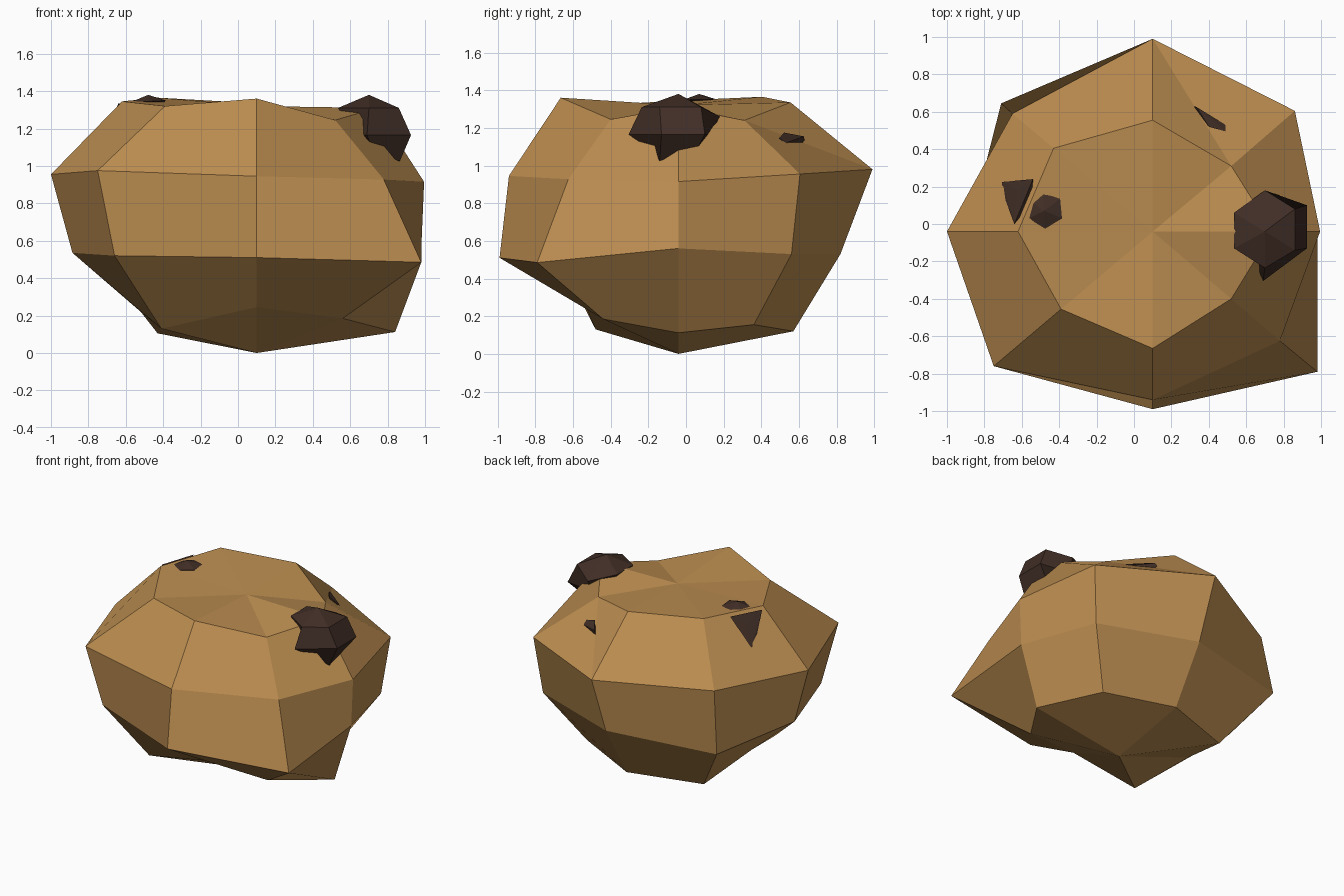
import bpy, bmesh


def material(name, rgb):
    m = bpy.data.materials.new(name)
    m.diffuse_color = (*rgb, 1)
    return m


TAN = material("tan_stone", (0.50, 0.265, 0.08))
DARK = material("dark_brown", (0.052, 0.027, 0.019))


def finish(bm, name, mat):
    bmesh.ops.recalc_face_normals(bm, faces=bm.faces)
    mesh = bpy.data.meshes.new(name)
    bm.to_mesh(mesh)
    bm.free()
    mesh.materials.append(mat)
    obj = bpy.data.objects.new(name, mesh)
    bpy.context.collection.objects.link(obj)
    return obj


def lofted(name, top, rings, bottom, mat, split=None):
    """Faceted ball: pole, stacked rings, pole. split = (ring, side) cut along its inward diagonal."""
    bm = bmesh.new()
    loops = [[bm.verts.new(p) for p in ring] for ring in rings]
    n = len(loops[0])
    t, b = bm.verts.new(top), bm.verts.new(bottom)
    for i in range(n):
        j = (i + 1) % n
        bm.faces.new((t, loops[0][i], loops[0][j]))
        bm.faces.new((b, loops[-1][j], loops[-1][i]))
        for r, (up, low) in enumerate(zip(loops, loops[1:])):
            if (r, i) == split:
                bm.faces.new((up[i], low[j], up[j]))
                bm.faces.new((up[i], low[i], low[j]))
            else:
                bm.faces.new((up[i], low[i], low[j], up[j]))
    return finish(bm, name, mat)


def chunk(name, points, mat):
    """Convex shard set into the surface."""
    bm = bmesh.new()
    for p in points:
        bm.verts.new(p)
    bmesh.ops.convex_hull(bm, input=bm.verts)
    return finish(bm, name, mat)


# Main boulder: eight sides, rings from top to bottom, starting at +x
body_rings = [
    [(.74, -.04, 1.31), (.52, .31, 1.24), (.1, .555, 1.335), (-.43, .405, 1.365),
     (-.62, -.04, 1.345), (-.39, -.455, 1.32), (.1, -.665, 1.36), (.52, -.40, 1.245)],
    [(.995, -.04, .915), (.86, .605, .955), (.1, .99, .98), (-.65, .59, .945),
     (-1, -.04, .955), (-.75, -.76, .975), (.1, -.94, .945), (.78, -.625, .927)],
    [(.98, -.04, .56), (.81, .56, .53), (.1, .82, .53), (-.71, .645, .50),
     (-.885, -.04, .535), (-.66, -.68, .52), (.1, -.99, .51), (.98, -.79, .485)],
    [(.84, -.04, .112), (.58, .36, .155), (.1, .57, .12), (-.43, .40, .105),
     (-.52, -.04, .22), (-.41, -.48, .13), (.1, -.53, .245), (.56, -.44, .185)],
]
lofted("boulder", (.1, -.04, 1.32), body_rings, (.1, -.04, 0), TAN, split=(0, 1))

# Large six-sided nodule on the right shoulder
nodule_rings = [
    [(.70, .18, 1.26), (.86, .08, 1.31), (.86, -.14, 1.31),
     (.70, -.235, 1.31), (.535, -.13, 1.31), (.535, .06, 1.31)],
    [(.70, .13, 1.165), (.925, .10, 1.165), (.925, -.13, 1.165),
     (.69, -.305, 1.165), (.62, -.13, 1.165), (.62, .06, 1.165)],
    [(.70, .06, 1.10), (.84, .06, 1.09), (.865, -.14, 1.025),
     (.72, -.18, 1.08), (.66, -.10, 1.10), (.66, .02, 1.10)],
]
lofted("large_nodule", (.70, -.04, 1.38), nodule_rings, (.72, -.04, 1.07), DARK)

# Small six-sided nodule on the top left
chunk("top_nodule", [
    (-.48, .07, 1.38), (-.485, .165, 1.35), (-.395, .135, 1.35), (-.385, .03, 1.35),
    (-.475, -.025, 1.345), (-.565, .03, 1.345), (-.55, .12, 1.345), (-.48, .07, 1.27)], DARK)

# Shard on the left slope
chunk("left_shard", [
    (-.71, .19, 1.15), (-.705, .225, 1.15), (-.54, .24, 1.346), (-.64, 0, 1.334),
    (-.62, .18, 1.28), (-.55, .11, 1.30), (-.60, .13, 1.15)], DARK)

# Sliver on the back right slope
chunk("back_sliver", [
    (.32, .63, 1.135), (.335, .625, 1.155), (.49, .53, 1.12), (.49, .495, 1.145),
    (.40, .52, 1.175), (.40, .53, 1.02)], DARK)
